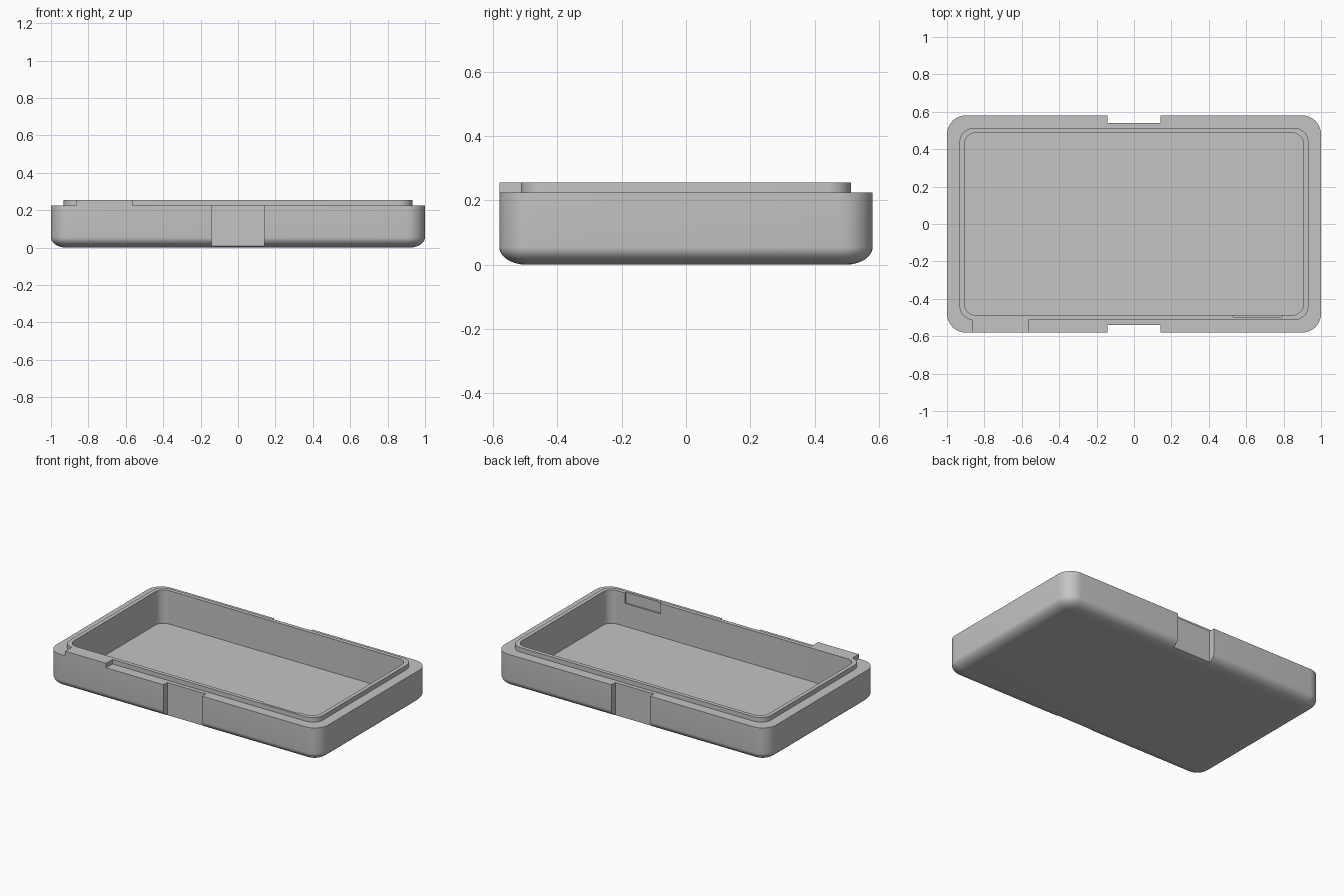
import bpy, bmesh, math

cube = bpy.data.objects.get("Cube")
if cube:
    bpy.data.objects.remove(cube, do_unlink=True)

# Single plastic colour
grey = bpy.data.materials.new("plain_grey")
grey.use_nodes = True
colour = (0.55, 0.55, 0.55, 1)
grey.diffuse_color = colour
grey.node_tree.nodes["Principled BSDF"].inputs["Base Color"].default_value = colour

HALF_X, HALF_Y = 1.0, 0.58
RIM_Z, LIP_Z, FLOOR_Z = 0.225, 0.255, 0.033
LIP_Y, INNER_Y = 0.513, 0.487


def make_object(name, bm):
    bmesh.ops.recalc_face_normals(bm, faces=bm.faces)
    mesh = bpy.data.meshes.new(name)
    bm.to_mesh(mesh)
    bm.free()
    mesh.materials.append(grey)
    obj = bpy.data.objects.new(name, mesh)
    bpy.context.collection.objects.link(obj)
    return obj


def box(name, low, high):
    bm = bmesh.new()
    bmesh.ops.create_cube(bm, size=1)
    for v in bm.verts:
        v.co = [(a + b) / 2 + c * (b - a) for a, b, c in zip(low, high, v.co)]
    return make_object(name, bm)


def rounded_ring(bm, hx, hy, radius, z, steps=10):
    ring = []
    for corner, (sx, sy) in enumerate([(1, 1), (-1, 1), (-1, -1), (1, -1)]):
        for i in range(steps + 1):
            a = (corner + i / steps) * math.pi / 2
            ring.append(bm.verts.new((sx * (hx - radius) + radius * math.cos(a),
                                      sy * (hy - radius) + radius * math.sin(a), z)))
    return ring


# Tray body: stacked rounded outlines from the base, over the lip, to the floor
bm = bmesh.new()
levels = []
FILLET = 10
for i in range(FILLET + 1):
    a = i / FILLET * math.pi / 2
    inset = 0.085 * (1 - math.sin(a))
    levels.append((HALF_X - inset, HALF_Y - inset, 0.1 - inset, 0.055 * (1 - math.cos(a))))
levels += [
    (HALF_X, HALF_Y, 0.1, RIM_Z),
    (0.933, LIP_Y, 0.075, RIM_Z),
    (0.933, LIP_Y, 0.075, LIP_Z),
    (0.907, INNER_Y, 0.06, LIP_Z),
    (0.907, INNER_Y, 0.06, FLOOR_Z),
]
rings = [rounded_ring(bm, *level) for level in levels]
for lower, upper in zip(rings, rings[1:]):
    for i in range(len(lower)):
        j = (i + 1) % len(lower)
        bm.faces.new((lower[i], lower[j], upper[j], upper[i]))
bm.faces.new(rings[0][::-1])
bm.faces.new(rings[-1])
tray = make_object("tray_body", bm)

# Finger notches front and back, and a shallow recess inside the front wall
cutters = [
    box("front_notch_cutter", (-0.142, -0.7, -0.1), (0.142, -0.54, 0.4)),
    box("back_notch_cutter", (-0.142, 0.54, -0.1), (0.142, 0.7, 0.4)),
    box("recess_cutter", (0.53, -0.498, 0.185), (0.79, -0.45, 0.4)),
]
bpy.context.view_layer.objects.active = tray
for cutter in cutters:
    mod = tray.modifiers.new(cutter.name, "BOOLEAN")
    mod.operation = "DIFFERENCE"
    mod.solver = "EXACT"
    mod.object = cutter
    cutter.hide_render = True
    bpy.ops.object.modifier_apply(modifier=mod.name)
    bpy.data.objects.remove(cutter, do_unlink=True)

# Raised tab on the front rim
box("front_tab", (-0.865, -HALF_Y, RIM_Z), (-0.565, -LIP_Y, LIP_Z))

# Smooth the rounded corners, keep hard edges
bpy.ops.object.select_all(action="DESELECT")
tray.select_set(True)
bpy.ops.object.shade_smooth_by_angle(angle=math.radians(30))
